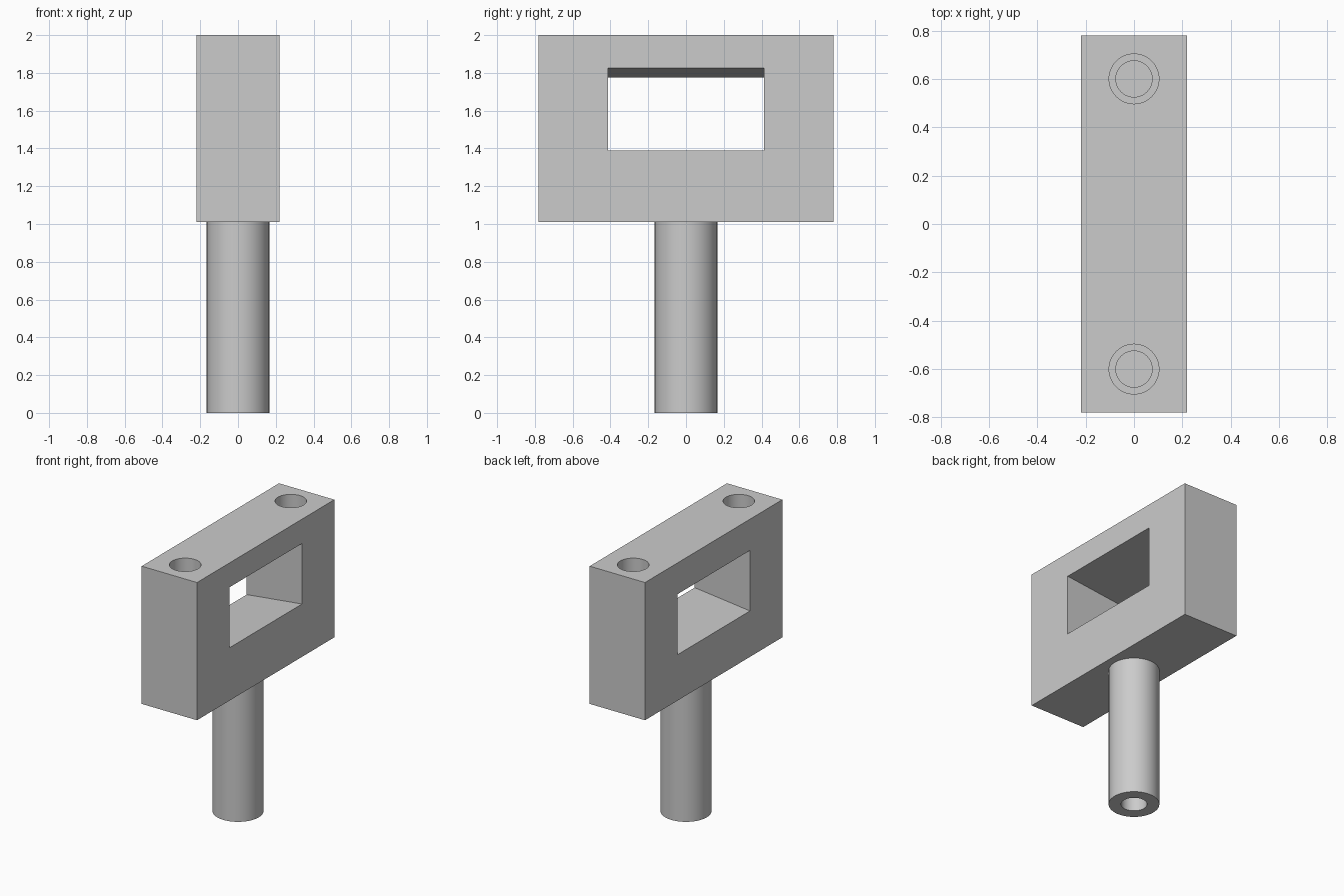
import bpy
import bmesh
import math

if "Cube" in bpy.data.objects:
    bpy.data.objects.remove(bpy.data.objects["Cube"])

HALF_X, HALF_Y = 0.22, 0.78
Z_LOW, Z_TOP = 1.01, 2.0


def add_object(name, bm):
    bmesh.ops.recalc_face_normals(bm, faces=bm.faces)
    mesh = bpy.data.meshes.new(name)
    bm.to_mesh(mesh)
    bm.free()
    obj = bpy.data.objects.new(name, mesh)
    bpy.context.collection.objects.link(obj)
    return obj


def prism(name, profile, half_y):
    """Extrude an x-z outline along y."""
    bm = bmesh.new()
    face = bm.faces.new([bm.verts.new((x, -half_y, z)) for x, z in profile])
    ext = bmesh.ops.extrude_face_region(bm, geom=[face])
    verts = [v for v in ext["geom"] if isinstance(v, bmesh.types.BMVert)]
    bmesh.ops.translate(bm, verts=verts, vec=(0, 2 * half_y, 0))
    return add_object(name, bm)


def turned(name, profile, y=0.0, sides=64):
    """Closed solid turned around a vertical axis from (radius, z) rings."""
    bm = bmesh.new()
    rings = [[bm.verts.new((r * math.cos(2 * math.pi * i / sides),
                            y + r * math.sin(2 * math.pi * i / sides), z))
              for i in range(sides)] for r, z in profile]
    for a, b in zip(rings, rings[1:]):
        for i in range(sides):
            j = (i + 1) % sides
            bm.faces.new((a[i], a[j], b[j], b[i]))
    bm.faces.new(rings[0])
    bm.faces.new(rings[-1])
    return add_object(name, bm)


def combine(target, tool, operation):
    mod = target.modifiers.new(operation.lower(), "BOOLEAN")
    mod.operation = operation
    mod.solver = "EXACT"
    mod.object = tool
    bpy.context.view_layer.objects.active = target
    bpy.ops.object.modifier_apply(modifier=mod.name)
    bpy.data.objects.remove(tool, do_unlink=True)


# Rectangular head block
bracket = prism("bracket", [(-HALF_X, Z_LOW), (HALF_X, Z_LOW),
                            (HALF_X, Z_TOP), (-HALF_X, Z_TOP)], HALF_Y)

# Round stem, joined into the block
combine(bracket, turned("stem", [(0.166, 0.0), (0.166, 1.1)]), "UNION")

# Window sloping down towards -x, with its cutter extended past both faces
slope, reach = 0.05 / (2 * HALF_X), 0.3
rise = slope * (reach - HALF_X)
window = prism("window_cutter", [(-reach, 1.34 - rise), (reach, 1.39 + rise),
                                 (reach, 1.825 + rise), (-reach, 1.775 - rise)], 0.413)
combine(bracket, window, "DIFFERENCE")

# Stepped blind holes in the top
for y in (-0.6, 0.6):
    hole = turned("screw_hole_cutter", [(0.103, 2.1), (0.103, 1.5),
                                        (0.075, 1.5), (0.075, 1.2)], y)
    combine(bracket, hole, "DIFFERENCE")

# Blind bore in the stem end
combine(bracket, turned("bore_cutter", [(0.085, -0.1), (0.085, 0.75)]), "DIFFERENCE")

# Plain grey finish
grey = bpy.data.materials.new("light grey")
grey.diffuse_color = (0.6, 0.6, 0.6, 1)
grey.use_nodes = True
grey.node_tree.nodes["Principled BSDF"].inputs["Base Color"].default_value = grey.diffuse_color
bracket.data.materials.clear()
bracket.data.materials.append(grey)
for poly in bracket.data.polygons:
    poly.material_index = 0

# Smooth round walls, crisp edges
bpy.ops.object.select_all(action="DESELECT")
bracket.select_set(True)
bpy.context.view_layer.objects.active = bracket
bpy.ops.object.shade_smooth_by_angle(angle=math.radians(30))
